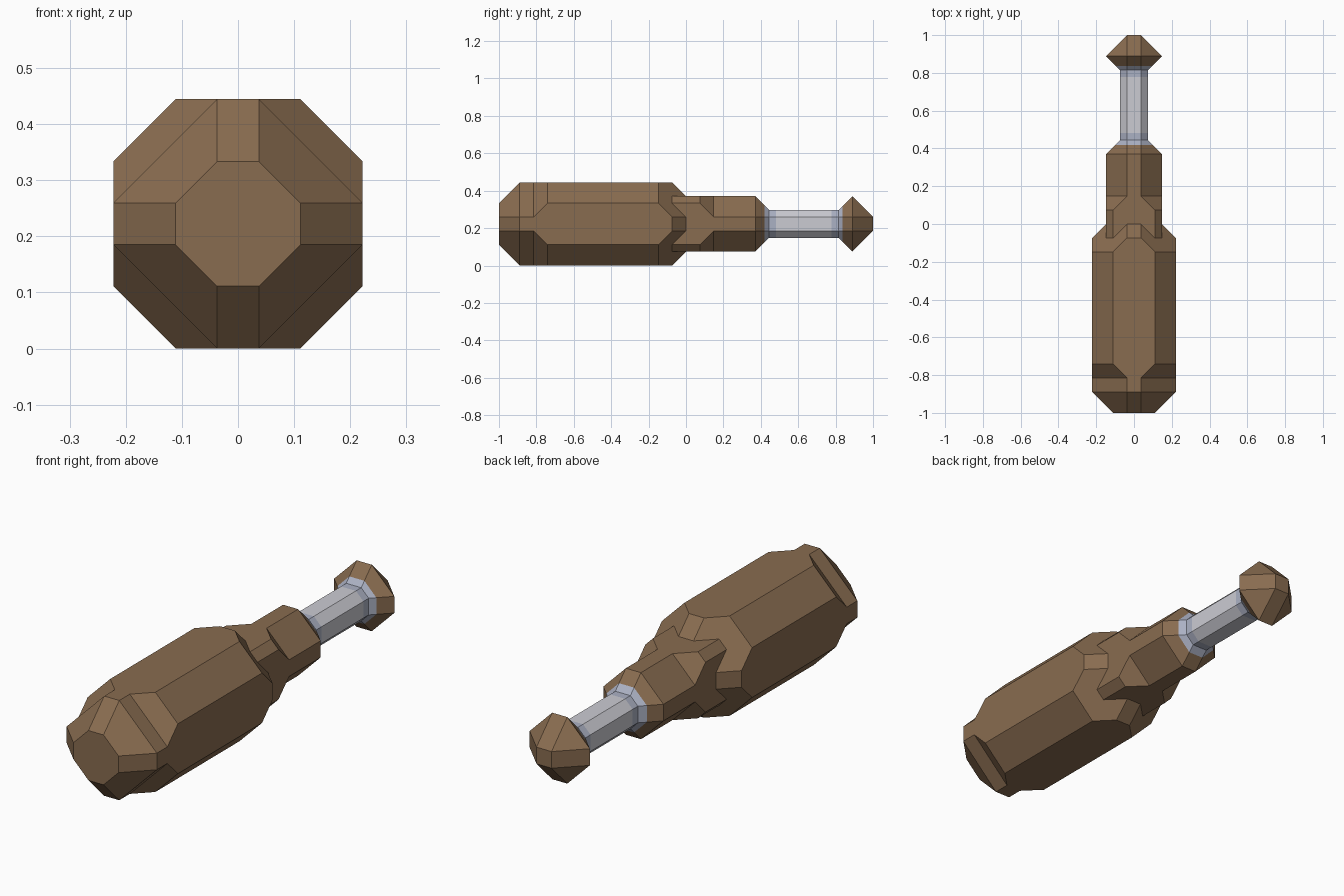
import bpy, bmesh

if "Cube" in bpy.data.objects:
    bpy.data.objects.remove(bpy.data.objects["Cube"])

U = 1 / 27          # modelling unit: the whole length is 54 units
CENTRE = 6          # height of the long axis, in units


def material(name, rgb):
    m = bpy.data.materials.new(name)
    m.diffuse_color = (*rgb, 1)
    m.use_nodes = True
    m.node_tree.nodes["Principled BSDF"].inputs["Base Color"].default_value = m.diffuse_color
    return m


BROWN = material("brown", (0.25, 0.15, 0.08))
LIGHT = material("light_grey", (0.60, 0.60, 0.65))
BLUE = material("blue_grey", (0.41, 0.44, 0.55))


def vert(bm, x, y, z):
    return bm.verts.new((x * U, y * U, (z + CENTRE) * U))


def ring(bm, y, a, b):
    """Octagon across the long axis: corners (+-a, +-b) and (+-b, +-a)."""
    pts = [(b, a), (a, b), (-a, b), (-b, a), (-b, -a), (-a, -b), (a, -b), (b, -a)]
    return [vert(bm, x, y, z) for x, z in pts]


def loft(bm, sections, front=False, back=False):
    rings = [ring(bm, *s) for s in sections]
    for r, s in zip(rings, rings[1:]):
        for i in range(8):
            j = (i + 1) % 8
            bm.faces.new((r[i], s[i], s[j], r[j]))
    if front:
        bm.faces.new(rings[0])
    if back:
        bm.faces.new(rings[-1][::-1])


def finish(name, bm, mats, rule=None):
    bmesh.ops.remove_doubles(bm, verts=bm.verts[:], dist=1e-4)
    if rule:
        for f in bm.faces:
            f.material_index = rule(f.calc_center_median().y / U)
    me = bpy.data.meshes.new(name)
    bm.to_mesh(me)
    bm.free()
    for m in mats:
        me.materials.append(m)
    bpy.context.collection.objects.link(bpy.data.objects.new(name, me))


# handle: thick grip with bevelled ends
bm = bmesh.new()
loft(bm, [(-27, 1, 3), (-24, 1, 6), (-22, 1, 6), (-20, 3, 6),
          (-4, 3, 6), (-2, 1, 6)], front=True)
# shoulder where the grip steps down to the neck, same on four sides
shoulder = [
    [(-1, -2, 6), (1, -2, 6), (1, 0, 4), (-1, 0, 4)],
    [(1, -2, 6), (3, -2, 4), (1, 0, 4)],
    [(-1, -2, 6), (-1, 0, 4), (-3, -2, 4)],
    [(-3, -2, 4), (-1, 0, 4), (1, 0, 4), (3, -2, 4), (3, 2, 4), (-3, 2, 4)],
    [(3, -2, 4), (4, -2, 3), (4, 2, 3), (3, 2, 4)],
]
for turn in range(4):
    for poly in shoulder:
        bm.faces.new([vert(bm, *p) for p in poly])
    shoulder = [[(z, y, -x) for x, y, z in poly] for poly in shoulder]
# neck
loft(bm, [(2, 3, 4), (4, 1, 4), (10, 1, 4), (11.3, 1, 2.7)])
finish("handle", bm, [BROWN])

# shaft: light metal rod with bluish ends
bm = bmesh.new()
loft(bm, [(11.3, 1, 2.7), (12, 1, 2), (13, 1, 2), (21, 1, 2),
          (22, 1, 2), (22.6, 1, 2.6)])
finish("shaft", bm, [LIGHT, BLUE], lambda y: 0 if 13 < y < 21 else 1)

# tip: faceted knob
bm = bmesh.new()
loft(bm, [(22.6, 1, 2.6), (24, 1, 4), (27, 1, 1.0)])
bmesh.ops.remove_doubles(bm, verts=bm.verts[:], dist=1e-4)
end = [v for v in bm.verts if v.co.y > 26.9 * U]
bmesh.ops.contextual_create(bm, geom=end)
bmesh.ops.recalc_face_normals(bm, faces=bm.faces[:])
finish("tip", bm, [BROWN])
